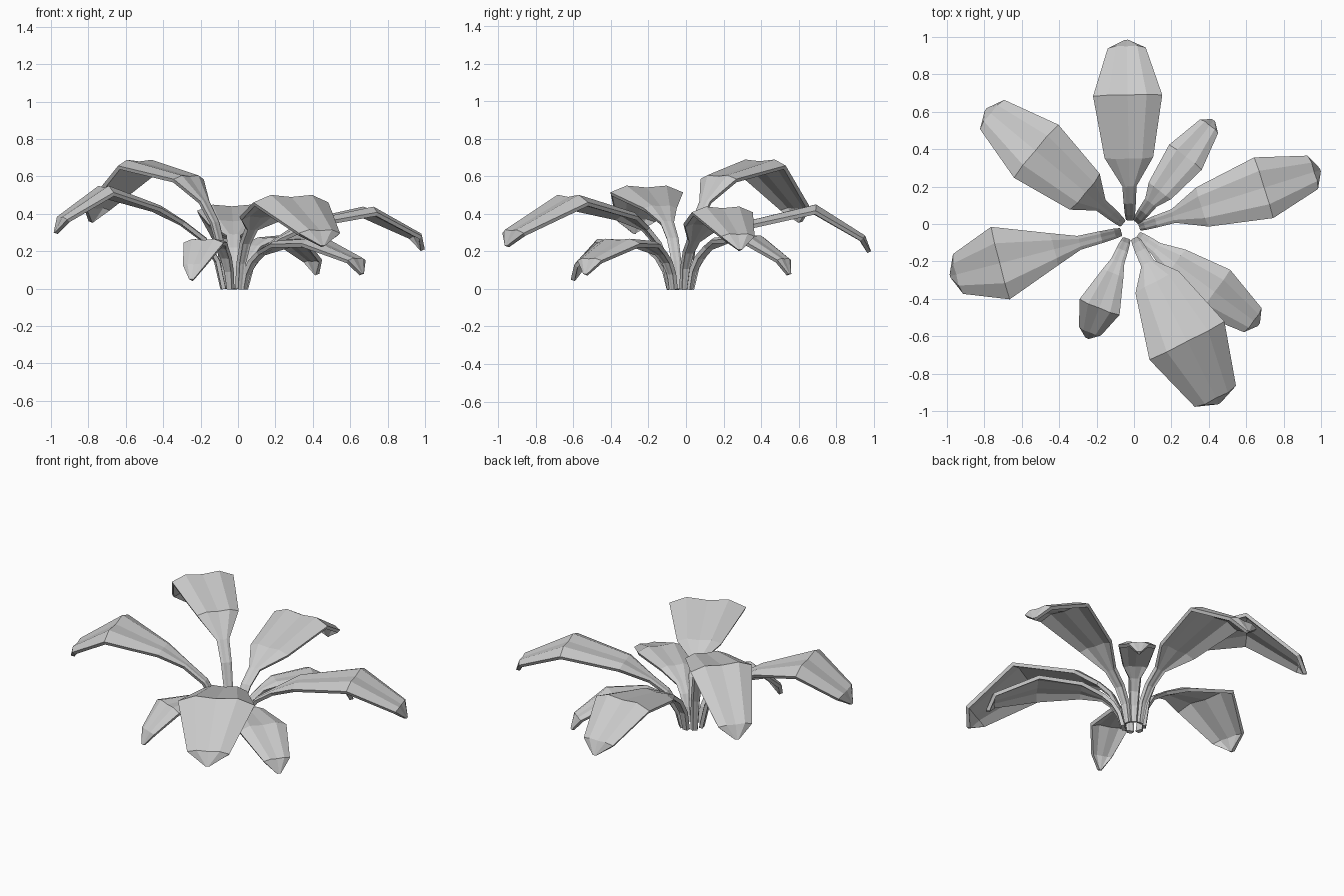
import bpy
import math
from mathutils import Vector

cube = bpy.data.objects.get("Cube")
if cube:
    bpy.data.objects.remove(cube, do_unlink=True)

# Single plain grey for the whole plant
grey = bpy.data.materials.new("leaf_grey")
grey.use_nodes = True
colour = (0.6, 0.6, 0.6, 1)
grey.diffuse_color = colour
grey.node_tree.nodes["Principled BSDF"].inputs["Base Color"].default_value = colour

CENTRE = Vector((-0.02, -0.03, 0))
# Cross-section: position across the leaf, height relative to half width
SECTION = [(-1, -0.13), (-0.55, 0.05), (0, 0), (0.55, 0.05), (1, -0.13)]


def stem_points(neck_r, neck_z, steps=3):
    """Curved stalk rising from the ground to the neck: (radius, height, half width)."""
    start = Vector((0.05, 0))
    bend = Vector((0.07, neck_z * 0.7))
    end = Vector((neck_r, neck_z))
    points = []
    for i in range(steps + 1):
        t = i / steps
        p = start * (1 - t) ** 2 + bend * (2 * t * (1 - t)) + end * t * t
        points.append((p.x, p.y, 0.022 + 0.016 * t))
    return points


def make_leaf(name, tip, neck, shoulder, crease, end):
    """Arched leaf: stalk, widening blade, crease, then a drooping pointed end."""
    heading = Vector((tip[0], tip[1], 0)) - CENTRE
    heading.normalize()
    side = Vector((-heading.y, heading.x, 0))
    end_r, end_z = end
    path = stem_points(*neck) + [shoulder, crease]
    path.append((end_r, end_z, crease[2] * 0.55))
    path.append((end_r + 0.035, end_z - 0.08, 0.012))

    verts = []
    last = len(path) - 1
    for i, (r, z, half) in enumerate(path):
        before, after = path[max(i - 1, 0)], path[min(i + 1, last)]
        slope = math.atan2(after[1] - before[1], after[0] - before[0])
        if i == 0:
            slope = math.pi / 2
        normal = Vector((0, 0, math.cos(slope))) - heading * math.sin(slope)
        middle = CENTRE + heading * r + Vector((0, 0, z))
        for across, lift in SECTION:
            verts.append(middle + side * (across * half) + normal * (lift * half))

    n = len(SECTION)
    faces = []
    for i in range(last):
        for j in range(n - 1):
            a = i * n + j
            faces.append((a, a + n, a + n + 1, a + 1))

    mesh = bpy.data.meshes.new(name)
    mesh.from_pydata(verts, [], faces)
    mesh.materials.append(grey)
    leaf = bpy.data.objects.new(name, mesh)
    bpy.context.collection.objects.link(leaf)
    thick = leaf.modifiers.new("thickness", "SOLIDIFY")
    thick.thickness = 0.022
    thick.offset = -1


# Large leaves
make_leaf("back_leaf", tip=(-0.04, 1), neck=(0.23, 0.29),
          shoulder=(0.38, 0.36, 0.13), crease=(0.72, 0.44, 0.185), end=(0.98, 0.28))
make_leaf("back_right_leaf", tip=(-0.8, 0.62), neck=(0.2, 0.47),
          shoulder=(0.31, 0.6, 0.125), crease=(0.66, 0.68, 0.185), end=(0.97, 0.44))
make_leaf("right_leaf", tip=(-0.99, -0.28), neck=(0.28, 0.36),
          shoulder=(0.42, 0.44, 0.09), crease=(0.72, 0.54, 0.2), end=(0.96, 0.38))
make_leaf("left_leaf", tip=(1, 0.29), neck=(0.24, 0.27),
          shoulder=(0.4, 0.36, 0.11), crease=(0.75, 0.43, 0.17), end=(1.03, 0.29))
make_leaf("front_leaf", tip=(0.46, -0.97), neck=(0.2, 0.33),
          shoulder=(0.31, 0.4, 0.13), crease=(0.67, 0.49, 0.225), end=(1.01, 0.31))

# Small low leaves
make_leaf("back_left_leaf", tip=(0.43, 0.56), neck=(0.18, 0.23),
          shoulder=(0.26, 0.27, 0.075), crease=(0.49, 0.28, 0.11), end=(0.7, 0.16))
make_leaf("front_left_leaf", tip=(0.67, -0.54), neck=(0.17, 0.2),
          shoulder=(0.3, 0.25, 0.09), crease=(0.56, 0.26, 0.145), end=(0.82, 0.16))
make_leaf("front_right_leaf", tip=(-0.25, -0.61), neck=(0.18, 0.23),
          shoulder=(0.25, 0.255, 0.06), crease=(0.45, 0.26, 0.115), end=(0.59, 0.13))
